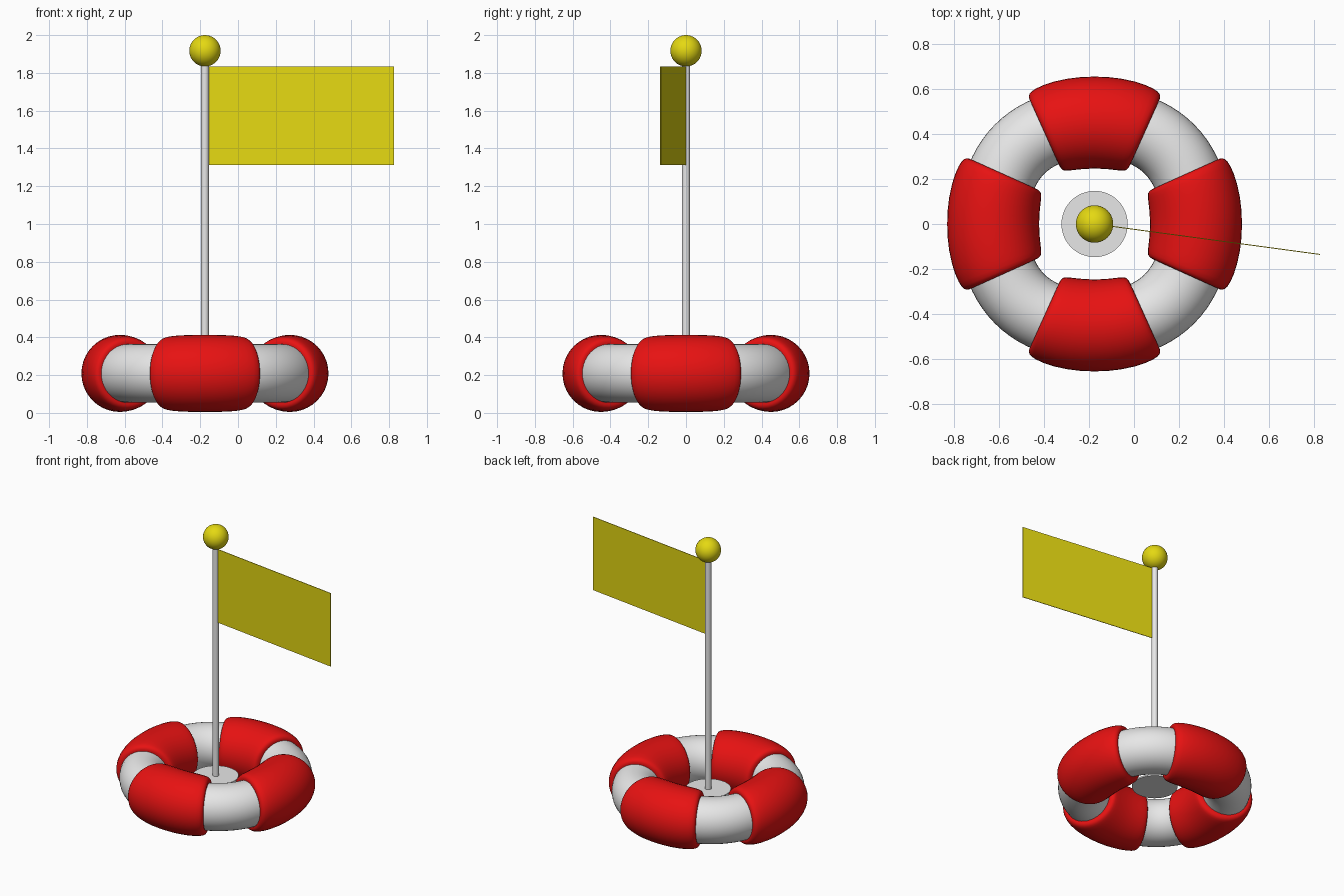
import bpy, bmesh, math
from mathutils import Vector

if "Cube" in bpy.data.objects:
    bpy.data.objects.remove(bpy.data.objects["Cube"])

CX, ZC = -0.175, 0.209          # ring axis and mid height


def material(name, rgb):
    m = bpy.data.materials.new(name)
    m.diffuse_color = (*rgb, 1)
    m.use_nodes = True
    m.node_tree.nodes["Principled BSDF"].inputs["Base Color"].default_value = m.diffuse_color
    return m


RED = material("red", (0.8, 0.006, 0.006))
WHITE = material("white", (0.8, 0.8, 0.8))
YELLOW = material("yellow", (0.78, 0.69, 0.006))


def finish(ob, name, mat, smooth=True):
    ob.name = name
    ob.data.materials.clear()
    ob.data.materials.append(mat)
    if smooth:
        bpy.ops.object.select_all(action='DESELECT')
        ob.select_set(True)
        bpy.context.view_layer.objects.active = ob
        bpy.ops.object.shade_smooth_by_angle(angle=math.radians(50))
    return ob


def sweep(name, stations, mat, closed=False, sides=40):
    """Round tube along the slightly squared ring; stations are (angle, radius)."""
    bm = bmesh.new()
    rings = []
    for a, r in stations:
        rad = 0.46 - 0.010 * math.cos(4 * a)
        slope = 0.040 * math.sin(4 * a)
        n = a - math.atan2(slope, rad)          # direction of the path normal
        c = Vector((CX + rad * math.cos(a), rad * math.sin(a), ZC))
        out = Vector((math.cos(n), math.sin(n), 0))
        ring = []
        for i in range(sides):
            t = math.tau * i / sides
            ring.append(bm.verts.new(c + out * (r * math.cos(t)) + Vector((0, 0, r * math.sin(t)))))
        rings.append(ring)
    pairs = list(zip(rings, rings[1:])) + ([(rings[-1], rings[0])] if closed else [])
    for p, q in pairs:
        for i in range(sides):
            j = (i + 1) % sides
            bm.faces.new((p[i], q[i], q[j], p[j]))
    bmesh.ops.recalc_face_normals(bm, faces=bm.faces[:])
    me = bpy.data.meshes.new(name)
    bm.to_mesh(me)
    bm.free()
    ob = bpy.data.objects.new(name, me)
    bpy.context.collection.objects.link(ob)
    return finish(ob, name, mat)


# white inner tube
sweep("float_ring", [(math.tau * i / 96, 0.155) for i in range(96)], WHITE, closed=True)

# four red bands with rounded rims
half = math.radians(28.7)
rim = [(0, .204), (.2, .204), (.4, .203), (.6, .201), (.75, .198), (.86, .194),
       (.93, .189), (.97, .182), (.99, .174), (1, .165), (.995, .150)]
profile = [(-s, r) for s, r in reversed(rim[1:])] + rim
for k, side in enumerate(("right", "back", "left", "front")):
    sweep("band_" + side, [(k * math.pi / 2 + s * half, r) for s, r in profile], RED)


def cylinder(name, radius, z0, z1, mat):
    bpy.ops.mesh.primitive_cylinder_add(vertices=48, radius=radius, depth=z1 - z0,
                                        location=(CX, 0, (z0 + z1) / 2))
    return finish(bpy.context.object, name, mat)


# base disc and pole
cylinder("base_disc", 0.147, 0.208, 0.218, WHITE)
cylinder("pole", 0.021, 0.21, 1.86, WHITE)

# ball on top
bpy.ops.mesh.primitive_uv_sphere_add(segments=40, ring_count=20, radius=0.083,
                                     location=(CX, 0, 1.917))
finish(bpy.context.object, "pole_ball", YELLOW)

# flag, a thin plate turned slightly towards the front
end = Vector((1.0, -0.135, 0))
bpy.ops.mesh.primitive_cube_add(size=1, location=(CX + end.x / 2, end.y / 2, 1.573),
                                rotation=(0, 0, math.atan2(end.y, end.x)))
flag = bpy.context.object
flag.scale = (end.length, 0.004, 0.522)
finish(flag, "flag", YELLOW, smooth=False)
